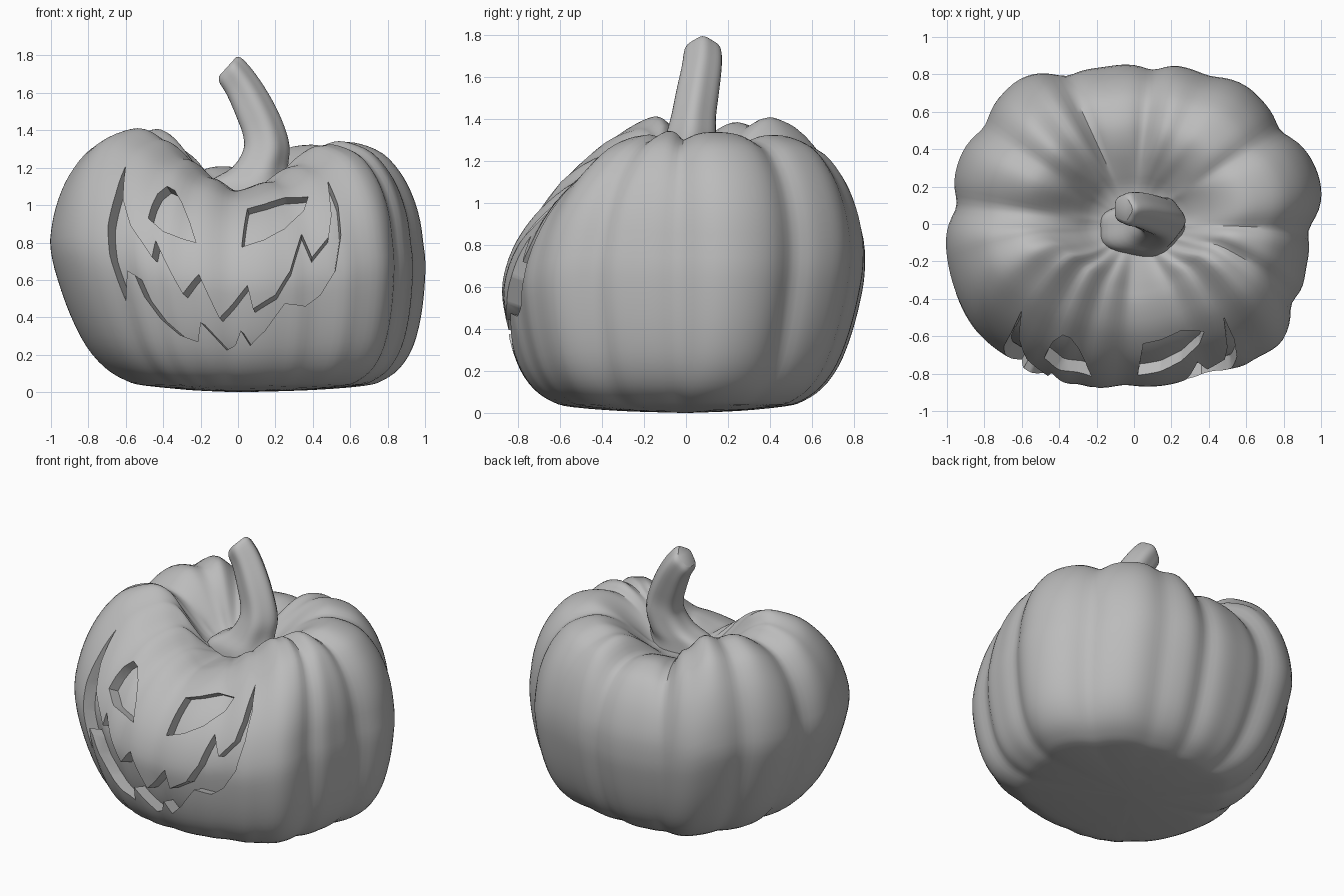
import bpy
import bmesh
from math import cos, sin, pi, radians
from mathutils import Vector
from mathutils.bvhtree import BVHTree
from mathutils.geometry import tessellate_polygon

default_cube = bpy.data.objects.get("Cube")
if default_cube:
    bpy.data.objects.remove(default_cube)

grey = bpy.data.materials.new("plain_grey")
grey.use_nodes = True
grey.diffuse_color = (0.5, 0.5, 0.5, 1)
grey.node_tree.nodes["Principled BSDF"].inputs["Base Color"].default_value = (0.5, 0.5, 0.5, 1)


# ---------- helpers ----------
def spline(points, steps):
    """Smooth curve through the control tuples."""
    result = []
    last = len(points) - 1
    for i in range(last):
        a, b = points[max(i - 1, 0)], points[i]
        c, d = points[i + 1], points[min(i + 2, last)]
        for s in range(steps):
            t = s / steps
            result.append(tuple(
                q + t * (r - p) / 2 + t * t * (p - 2.5 * q + 2 * r - w / 2)
                + t ** 3 * (1.5 * (q - r) + (w - p) / 2)
                for p, q, r, w in zip(a, b, c, d)))
    result.append(points[-1])
    return result


def around(table, angle):
    """Eased lookup in a table of (degrees, value) that wraps round."""
    wrapped = table + [(table[0][0] + 360, table[0][1])]
    angle = (angle - table[0][0]) % 360 + table[0][0]
    for (a, u), (b, v) in zip(wrapped, wrapped[1:]):
        if a <= angle <= b:
            t = (angle - a) / (b - a)
            return u + (v - u) * (1 - cos(pi * t)) / 2
    return table[0][1]


def make_object(name, bm):
    bmesh.ops.recalc_face_normals(bm, faces=bm.faces)
    mesh = bpy.data.meshes.new(name)
    bm.to_mesh(mesh)
    mesh.materials.append(grey)
    obj = bpy.data.objects.new(name, mesh)
    bpy.context.collection.objects.link(obj)
    return obj


def loft(rings):
    """Closed skin over equal rings of points."""
    bm = bmesh.new()
    rows = [[bm.verts.new(p) for p in ring] for ring in rings]
    n = len(rows[0])
    for low, high in zip(rows, rows[1:]):
        for i in range(n):
            j = (i + 1) % n
            bm.faces.new((low[i], low[j], high[j], high[i]))
    bm.faces.new(rows[0][::-1])
    bm.faces.new(rows[-1])
    bmesh.ops.recalc_face_normals(bm, faces=bm.faces)
    return bm


def subtract(target, tool):
    mod = target.modifiers.new("cut", "BOOLEAN")
    mod.operation = "DIFFERENCE"
    mod.solver = "EXACT"
    mod.object = tool
    bpy.context.view_layer.objects.active = target
    bpy.ops.object.modifier_apply(modifier=mod.name)


def smooth(obj, degrees):
    bpy.ops.object.select_all(action="DESELECT")
    obj.select_set(True)
    bpy.context.view_layer.objects.active = obj
    bpy.ops.object.shade_smooth_by_angle(angle=radians(degrees))


# ---------- pumpkin body ----------
# Outer radius and rim height by direction, in degrees from +x
RADIUS = [(12, 1.03), (48, .97), (73, .91), (99, .88), (131, 1.01), (160, 1.02),
          (190, 1.03), (212, 1.04), (231, 1.01), (242, .96), (252, .915), (270, .88),
          (284, .885), (294, .9), (309, .98), (322, 1.03), (332, 1.03), (347, .97)]
RIM = [(0, 1.35), (33, 1.34), (55, 1.33), (70, 1.31), (88, 1.22), (113, 1.22),
       (124, 1.32), (138, 1.42), (154, 1.4), (174, 1.34), (190, 1.37), (210, 1.41),
       (226, 1.36), (240, 1.25), (254, 1.15), (270, 1.09), (290, 1.13), (305, 1.23),
       (319, 1.33), (332, 1.37)]
CREASES = [(-2, .06), (33, .06), (63, .03), (83, .06), (115, .06), (147, .05),
           (174, .06), (230, .02), (266, .02), (304, .02), (333, .08)]
# Side profile: share of radius, share of rim height
FLANK = [(.02, 0), (.35, .008), (.62, .025), (.72, .045), (.82, .095), (.9, .18),
         (.955, .3), (.99, .44), (1, .55), (.98, .68), (.935, .79), (.87, .88),
         (.78, .955), (.66, .995)]
# Hollow round the stem: share of radius, share of the drop to its floor
HOLLOW = [(.56, 0), (.45, .2), (.33, .57), (.22, .9), (.1, 1), (.02, 1)]
FLOOR = 1.07


def meridian(angle):
    dip = sum(d / (1 + (((angle - c + 180) % 360 - 180) / 6) ** 2) for c, d in CREASES)
    radius = around(RADIUS, angle) * (1 - dip)
    rim = around(RIM, angle)
    points = [(f * radius, h * rim - .8 * dip * h ** 6) for f, h in FLANK]
    for f, k in HOLLOW:
        points.append((f * radius, rim + (FLOOR - rim) * k - .8 * dip * (1 - k) ** 2))
    cx, cy = cos(radians(angle)), sin(radians(angle))
    curve = []
    for r, z in spline(points, 3):
        # The foot sits to the left and forward; the face slopes back
        spread = min(1, r / .5)
        low = max(0, 1 - z / .8) * spread
        shift_x = low * (.06 * max(0, cx) + .14 * max(0, -cx))
        shift_y = .42 * max(0, z - .55) ** 1.7 * max(0, -cy) * spread
        shift_y -= .07 * low * max(0, cy)
        curve.append(Vector((r * cx + shift_x, r * cy + shift_y, z)))
    return curve


SEGMENTS = 160
columns = [meridian(360 * i / SEGMENTS) for i in range(SEGMENTS)]
rings = list(zip(*columns))
CENTRE = Vector((0, 0, .65))
body_mesh = loft(rings)
surface = BVHTree.FromBMesh(body_mesh)
body = make_object("pumpkin_body", body_mesh)
core = make_object("pocket_core", loft(
    [[CENTRE + (p - CENTRE) * .915 for p in ring] for ring in rings]))

# ---------- carved face, as x and z outlines ----------
EYE_RIGHT = [(-.48, .93), (-.46, 1), (-.43, 1.06), (-.38, 1.1), (-.34, 1.08),
             (-.3, 1.01), (-.26, .91), (-.225, .8), (-.31, .825), (-.4, .86)]
EYE_LEFT = [(.05, .98), (.14, 1.005), (.25, 1.04), (.375, 1.045), (.35, .97),
            (.25, .875), (.14, .815), (.02, .775)]
MOUTH = [(-.6, 1.21), (-.655, 1.055), (-.695, .89), (-.685, .73), (-.64, .59),
         (-.6, .49), (-.59, .65), (-.55, .625), (-.5, .51), (-.415, .395),
         (-.31, .305), (-.215, .27), (-.2, .375), (-.125, .295), (-.06, .225),
         (-.015, .25), (.015, .33), (.065, .25), (.145, .33), (.25, .475),
         (.36, .46), (.44, .52), (.52, .65), (.55, .84), (.535, 1), (.48, 1.13),
         (.5, .945), (.485, .83), (.395, .72), (.34, .845), (.28, .65), (.2, .52),
         (.08, .445), (.05, .57), (-.025, .475), (-.1, .395), (-.21, .63),
         (-.295, .525), (-.365, .65), (-.44, .81), (-.46, .72), (-.52, .81),
         (-.575, .89), (-.615, 1.03)]
AIM = Vector((.35, 1, 0))


def carve(name, outline):
    """Sink a pocket whose walls run towards a point low behind the body."""
    hits = [surface.ray_cast(Vector((x, -3, z)), Vector((0, 1, 0)))[0] for x, z in outline]
    hits = [h for h in hits if h]
    bm = bmesh.new()
    outer = [bm.verts.new(AIM + (h - AIM) * 1.2) for h in hits]
    inner = [bm.verts.new(AIM + (h - AIM) * .7) for h in hits]
    n = len(hits)
    for i in range(n):
        j = (i + 1) % n
        bm.faces.new((outer[i], outer[j], inner[j], inner[i]))
    for a, b, c in tessellate_polygon([[Vector((h.x, h.z, 0)) for h in hits]]):
        bm.faces.new((outer[a], outer[b], outer[c]))
        bm.faces.new((inner[a], inner[c], inner[b]))
    cutter = make_object(name, bm)
    cutter.hide_render = True
    subtract(cutter, core)
    subtract(body, cutter)
    bpy.data.objects.remove(cutter)


carve("right_eye_cutter", EYE_RIGHT)
carve("left_eye_cutter", EYE_LEFT)
carve("mouth_cutter", MOUTH)
bpy.data.objects.remove(core)
smooth(body, 40)

# ---------- stem: centre, half widths, tilt in degrees ----------
STEM = [(.05, -.03, 1.03, .25, .15, 0), (.05, -.025, 1.12, .22, .14, 0),
        (.11, 0, 1.2, .15, .13, 0), (.145, .02, 1.3, .125, .12, 5),
        (.13, .035, 1.4, .112, .105, 18), (.08, .055, 1.52, .105, .1, 26),
        (.015, .075, 1.64, .095, .093, 36), (-.04, .08, 1.715, .088, .085, 46),
        (-.058, .08, 1.738, .07, .06, 48)]


def stem_ring(x, y, z, wide, deep, tilt):
    ring = []
    for i in range(40):
        a = 2 * pi * i / 40
        ridge = 1 + .05 * cos(5 * a)
        across = wide * ridge * cos(a)
        ring.append((x + across * cos(radians(tilt)), y + deep * ridge * sin(a),
                     z + across * sin(radians(tilt))))
    return ring


stem = make_object("stem", loft([stem_ring(*s) for s in spline(STEM, 4)]))
smooth(stem, 40)
